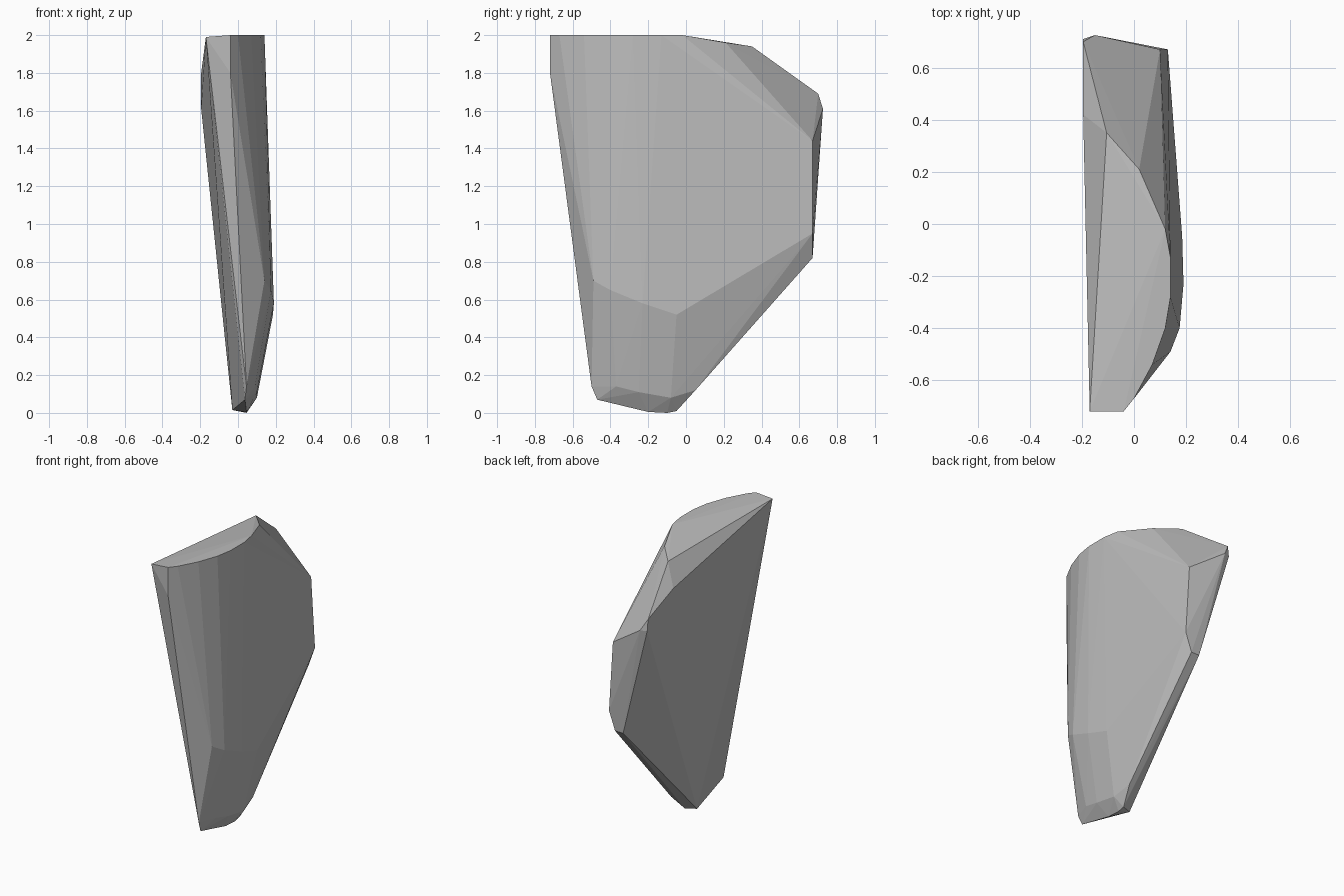
import bpy
import bmesh

if "Cube" in bpy.data.objects:
    bpy.data.objects.remove(bpy.data.objects["Cube"], do_unlink=True)

# Plain grey stone
grey = bpy.data.materials.new("plain_grey")
grey.use_nodes = True
colour = (0.5, 0.5, 0.5, 1)
grey.diffuse_color = colour
grey.node_tree.nodes["Principled BSDF"].inputs["Base Color"].default_value = colour

# Rounded rim of the top, from the back round to the front
top_rim = [(.12, -.02, 2), (.14, -.13, 2), (.14, -.28, 2), (.12, -.4, 2),
           (.07, -.54, 2), (0, -.67, 2), (-.04, -.72, 2)]
# Corners of the flat side, the sloping shoulder and the narrow front
shoulder = [(-.17, -.72, 1.99), (-.04, -.72, 1.8), (-.105, .35, 1.94),
            (.02, .21, 1.96), (-.195, .42, 1.8), (-.195, .7, 1.69)]
# Narrow back
back = [(-.195, .71, 1.61), (-.15, .725, 1.61), (.1, .67, 1.44),
        (.13, .67, .95), (.083, .67, .82), (.02, .67, .82)]
# Widest line, where the bulging side turns in
belly = [(.185, -.05, .52), (.19, -.23, .58), (.175, -.4, .65), (.14, -.49, .7)]
# Blunt tip
tip = [(.037, -.47, .07), (.045, -.5, .14), (.09, -.37, .14), (.1, -.25, .11),
       (.1, -.08, .08), (.08, .05, .12), (.045, -.2, .005), (.045, -.1, 0),
       (.045, -.05, .01), (-.03, -.08, .015)]

# Wrap the outlines in one faceted skin
bm = bmesh.new()
for ring in (top_rim, shoulder, back, belly, tip):
    for point in ring:
        bm.verts.new(point)
hull = bmesh.ops.convex_hull(bm, input=bm.verts)
spare = {v for v in hull["geom_interior"] + hull["geom_unused"]
         if isinstance(v, bmesh.types.BMVert)}
bmesh.ops.delete(bm, geom=list(spare), context="VERTS")
bmesh.ops.dissolve_limit(bm, angle_limit=.01, verts=bm.verts, edges=bm.edges)
bmesh.ops.recalc_face_normals(bm, faces=bm.faces)

mesh = bpy.data.meshes.new("stone_shard")
bm.to_mesh(mesh)
bm.free()
mesh.materials.append(grey)
shard = bpy.data.objects.new("stone_shard", mesh)
bpy.context.collection.objects.link(shard)
